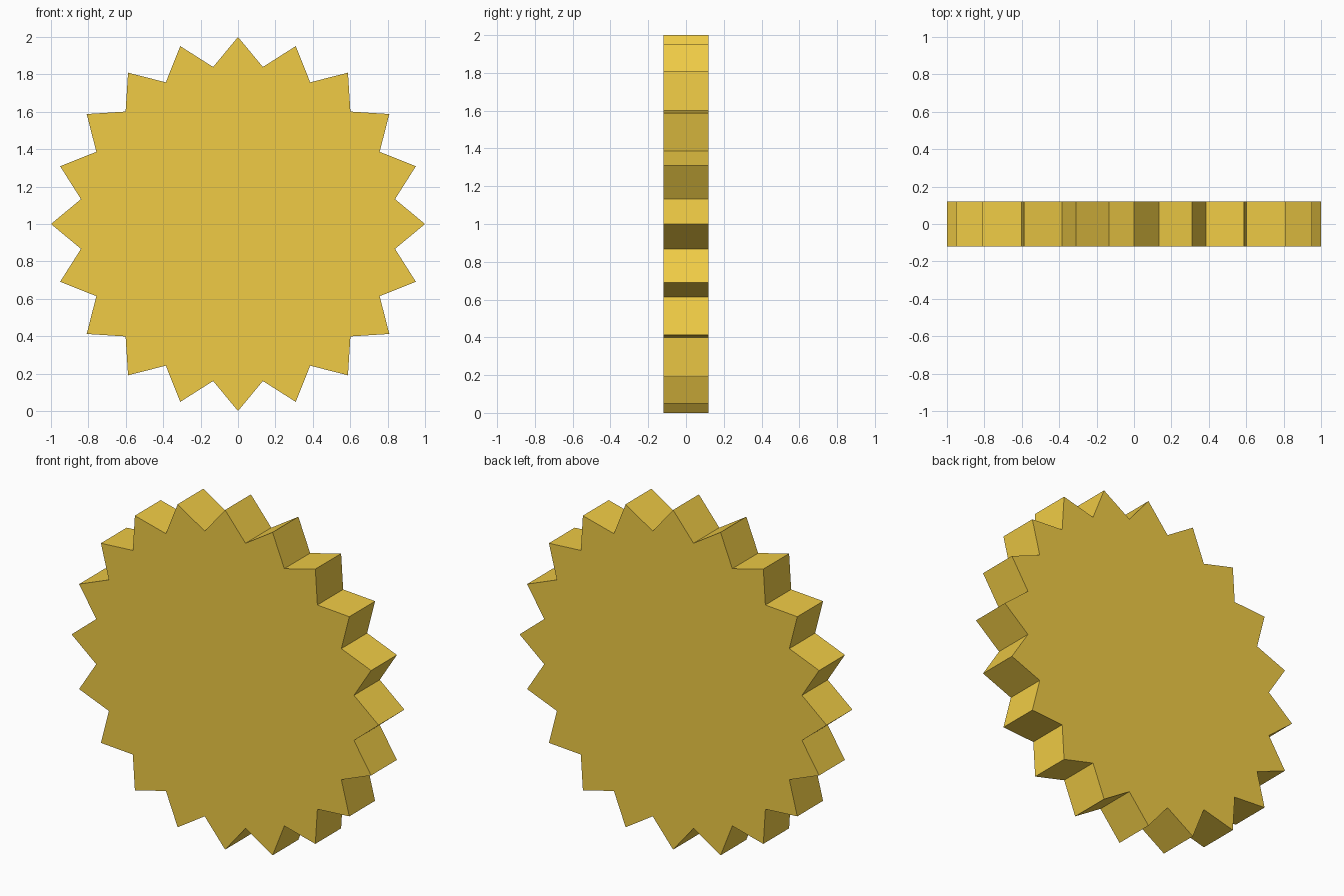
import bpy, bmesh
from math import sin, cos, pi

if "Cube" in bpy.data.objects:
    bpy.data.objects.remove(bpy.data.objects["Cube"])

POINTS, OUTER, INNER, HALF = 20, 1.0, 0.85, 0.12

# Star outline in the XZ plane, first tip straight up
bm = bmesh.new()
outline = []
for i in range(POINTS * 2):
    r = INNER if i % 2 else OUTER
    a = pi * i / POINTS
    outline.append(bm.verts.new((r * sin(a), -HALF, 1 + r * cos(a))))
face = bm.faces.new(outline)

# Extrude the outline to the back
back = bmesh.ops.extrude_face_region(bm, geom=[face], use_keep_orig=True)
bmesh.ops.translate(bm, vec=(0, 2 * HALF, 0),
                    verts=[g for g in back["geom"] if isinstance(g, bmesh.types.BMVert)])
bmesh.ops.recalc_face_normals(bm, faces=bm.faces)

mesh = bpy.data.meshes.new("toothed_disc")
bm.to_mesh(mesh)
bm.free()
disc = bpy.data.objects.new("toothed_disc", mesh)
bpy.context.collection.objects.link(disc)

# Golden yellow material
gold = bpy.data.materials.new("golden_yellow")
gold.diffuse_color = (0.87, 0.60, 0.06, 1)
gold.use_nodes = True
gold.node_tree.nodes["Principled BSDF"].inputs["Base Color"].default_value = gold.diffuse_color
mesh.materials.append(gold)
